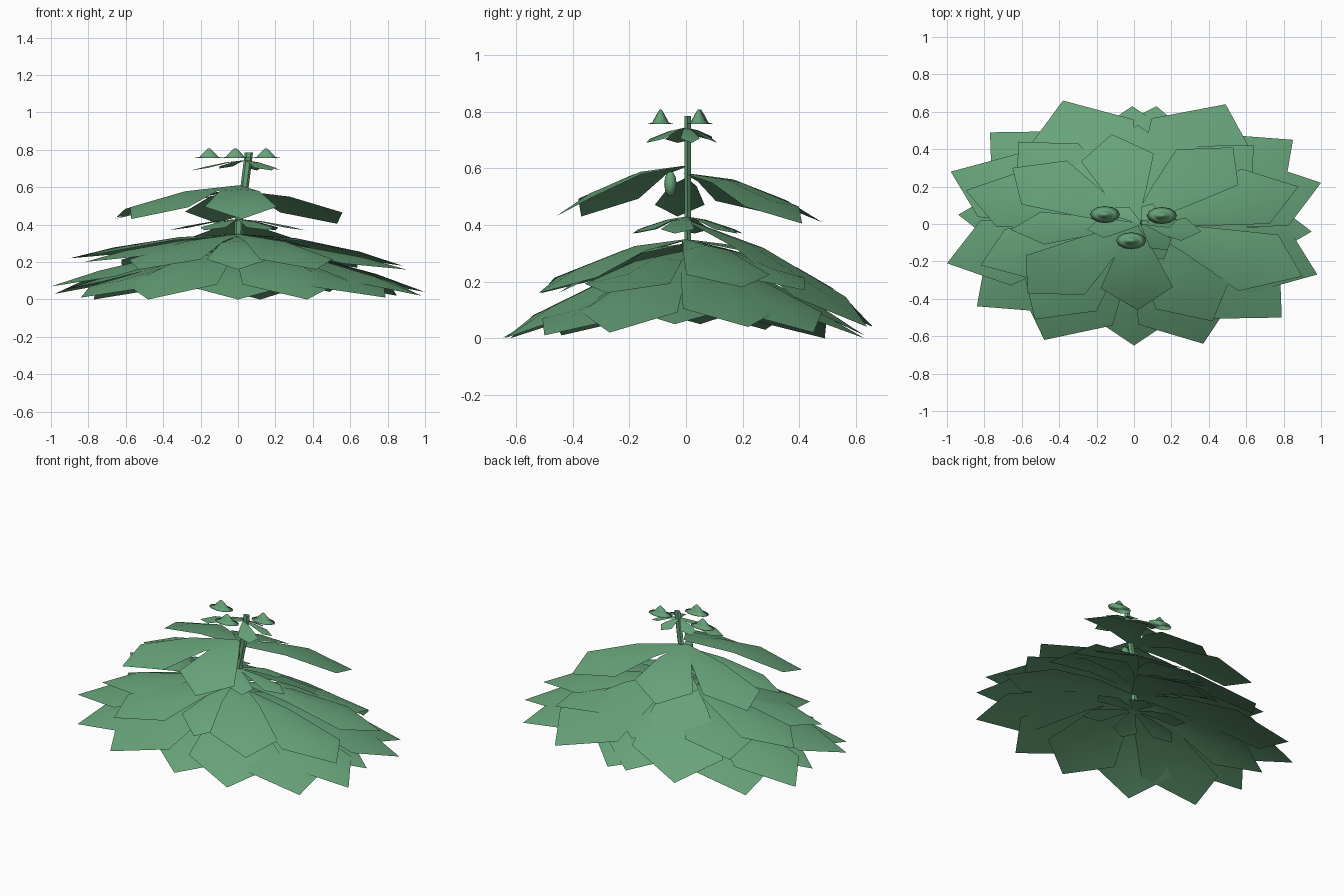
import bpy, bmesh, math
from mathutils import Vector, Matrix

if "Cube" in bpy.data.objects:
    bpy.data.objects.remove(bpy.data.objects["Cube"])

STRETCH = 1.5  # plant is wider in x than in y

green = bpy.data.materials.new("leaf green")
green.diffuse_color = (0.135, 0.365, 0.19, 1)
green.use_nodes = True
green.node_tree.nodes["Principled BSDF"].inputs["Base Color"].default_value = green.diffuse_color


def finish(name, bm, smooth=True):
    me = bpy.data.meshes.new(name)
    bm.to_mesh(me)
    bm.free()
    me.materials.append(green)
    for p in me.polygons:
        p.use_smooth = smooth
    ob = bpy.data.objects.new(name, me)
    bpy.context.collection.objects.link(ob)
    return ob


def add_leaf(bm, base, tip, width, power, droop):
    """Arched leaf from base to tip, widest near the end, with a raised midrib."""
    b = Vector((base[0] / STRETCH, base[1]))
    d = Vector((tip[0] / STRETCH, tip[1])) - b
    side = Vector((-d.y, d.x))
    rows = []
    for t, w in ((0, 0.08), (0.35, 0.55), (0.74, 1.0), (1, 0)):
        row = []
        for s in ((1, 0, -1) if w else (0,)):
            p = b + d * t + side * (s * w * width)
            z = base[2] + (tip[2] - base[2]) * t ** power - abs(s) * w * droop * d.length
            row.append(bm.verts.new((p.x * STRETCH, p.y, max(z, 0))))
        rows.append(row)
    for r0, r1 in zip(rows[:2], rows[1:3]):
        for i in (0, 1):
            bm.faces.new((r0[i], r0[i + 1], r1[i + 1], r1[i]))
    for i in (0, 1):
        bm.faces.new((rows[2][i], rows[2][i + 1], rows[3][0]))


def whorl(name, base, tips, width, power, stagger=0.0, droop=0.035):
    """Ring of leaves; every second leaf starts lower by the stagger."""
    bm = bmesh.new()
    for i, tip in enumerate(tips):
        start = (base[0], base[1], base[2] - stagger * (i % 2))
        add_leaf(bm, start, tip, width, power, droop)
    finish(name, bm)


# Leaf whorls from the ground up
whorl("lowest_small_leaves", (0, 0, 0.14), [
    (0.34, 0.08, 0.085), (0.1, 0.21, 0.085), (-0.26, 0.16, 0.085),
    (-0.35, -0.07, 0.085), (-0.08, -0.21, 0.085), (0.25, -0.17, 0.085)], 0.25, 1.6)
whorl("ground_leaves", (0, 0, 0.285), [
    (1.0, 0.22, 0.04), (0.95, -0.04, 0.05), (0.98, -0.27, 0.02), (0.79, -0.50, 0.01),
    (0.37, -0.64, 0.0), (0, -0.65, 0.0), (-0.48, -0.62, 0.0), (-0.84, -0.44, 0.01),
    (-1.0, -0.21, 0.07), (-0.94, 0.05, 0.05), (-0.98, 0.28, 0.03), (-0.77, 0.49, 0.0),
    (-0.01, 0.63, 0.01), (0.12, 0.63, 0.0), (0.85, 0.45, 0.02)], 0.26, 1.65, 0.04, 0.045)
whorl("back_leaves", (0, 0, 0.42), [(0.49, 0.64, 0.04), (-0.38, 0.66, 0.04)], 0.28, 1.4)
whorl("lower_leaves", (0, 0, 0.35), [
    (0.88, 0.20, 0.18), (0.64, 0.42, 0.17), (0.02, 0.53, 0.17),
    (-0.62, 0.44, 0.17), (-0.90, 0.18, 0.22), (-0.82, -0.22, 0.2),
    (-0.53, -0.51, 0.16), (0.0, -0.45, 0.16), (0.42, -0.52, 0.16)],
    0.25, 1.95, 0.015, 0.05)
whorl("lower_right_leaf", (0, 0, 0.31), [(0.90, -0.28, 0.16)], 0.25, 1.9, 0, 0.05)
whorl("middle_small_leaves", (0, 0, 0.43), [
    (0.36, -0.04, 0.37), (0.2, 0.18, 0.37), (-0.14, 0.2, 0.37),
    (-0.37, 0.03, 0.37), (-0.18, -0.18, 0.37), (0.16, -0.19, 0.37)], 0.25, 1.6)
whorl("upper_front_leaves", (0, 0, 0.61), [
    (0.02, -0.46, 0.43), (-0.57, -0.37, 0.43)], 0.28, 2.0)
whorl("upper_back_leaves", (0, 0, 0.583), [
    (-0.65, 0.30, 0.44), (-0.12, 0.48, 0.41), (0.53, 0.41, 0.405)], 0.27, 1.95)
whorl("upper_side_leaf", (0, 0, 0.565), [(-0.66, -0.03, 0.43)], 0.2, 1.8)
whorl("top_small_leaves", (0.04, 0, 0.745), [
    (0.23, 0.02, 0.69), (0.18, -0.14, 0.69), (-0.25, -0.03, 0.69),
    (-0.10, 0.09, 0.70), (0.10, 0.11, 0.69)], 0.27, 1.5)

# Leaning six-sided stem
bm = bmesh.new()
rings = []
for x, z in ((0.0, 0.14), (0.005, 0.45), (0.035, 0.6), (0.058, 0.785)):
    rings.append([bm.verts.new((x + 0.022 * math.cos(a), 0.006 + 0.014 * math.sin(a), z))
                  for a in (i * math.tau / 6 for i in range(6))])
for r0, r1 in zip(rings, rings[1:]):
    for i in range(6):
        j = (i + 1) % 6
        bm.faces.new((r0[i], r0[j], r1[j], r1[i]))
bm.faces.new(rings[-1])
bm.faces.new(rings[0][::-1])
finish("stem", bm, False)

# Three brimmed flower heads
for n, (cx, cy) in enumerate(((-0.155, 0.05), (0.15, 0.045), (-0.015, -0.09))):
    bm = bmesh.new()
    rings = []
    for r, z in ((0.08, 0.757), (0.05, 0.762), (0.042, 0.772), (0.02, 0.795), (0.006, 0.808)):
        rings.append([bm.verts.new((cx + r * math.cos(a), cy + 0.57 * r * math.sin(a), z))
                      for a in (i * math.tau / 12 for i in range(12))])
    for r0, r1 in zip(rings, rings[1:]):
        for i in range(12):
            j = (i + 1) % 12
            bm.faces.new((r0[i], r0[j], r1[j], r1[i]))
    bm.faces.new(rings[-1])
    bm.faces.new(rings[0][::-1])
    finish("flower_head_%d" % (n + 1), bm)

# Small bud under the front upper leaf
bm = bmesh.new()
bmesh.ops.create_uvsphere(bm, u_segments=8, v_segments=6, radius=1,
                          matrix=Matrix.Translation((0.02, -0.055, 0.545))
                          @ Matrix.Diagonal((0.03, 0.022, 0.045, 1)))
finish("bud", bm)
